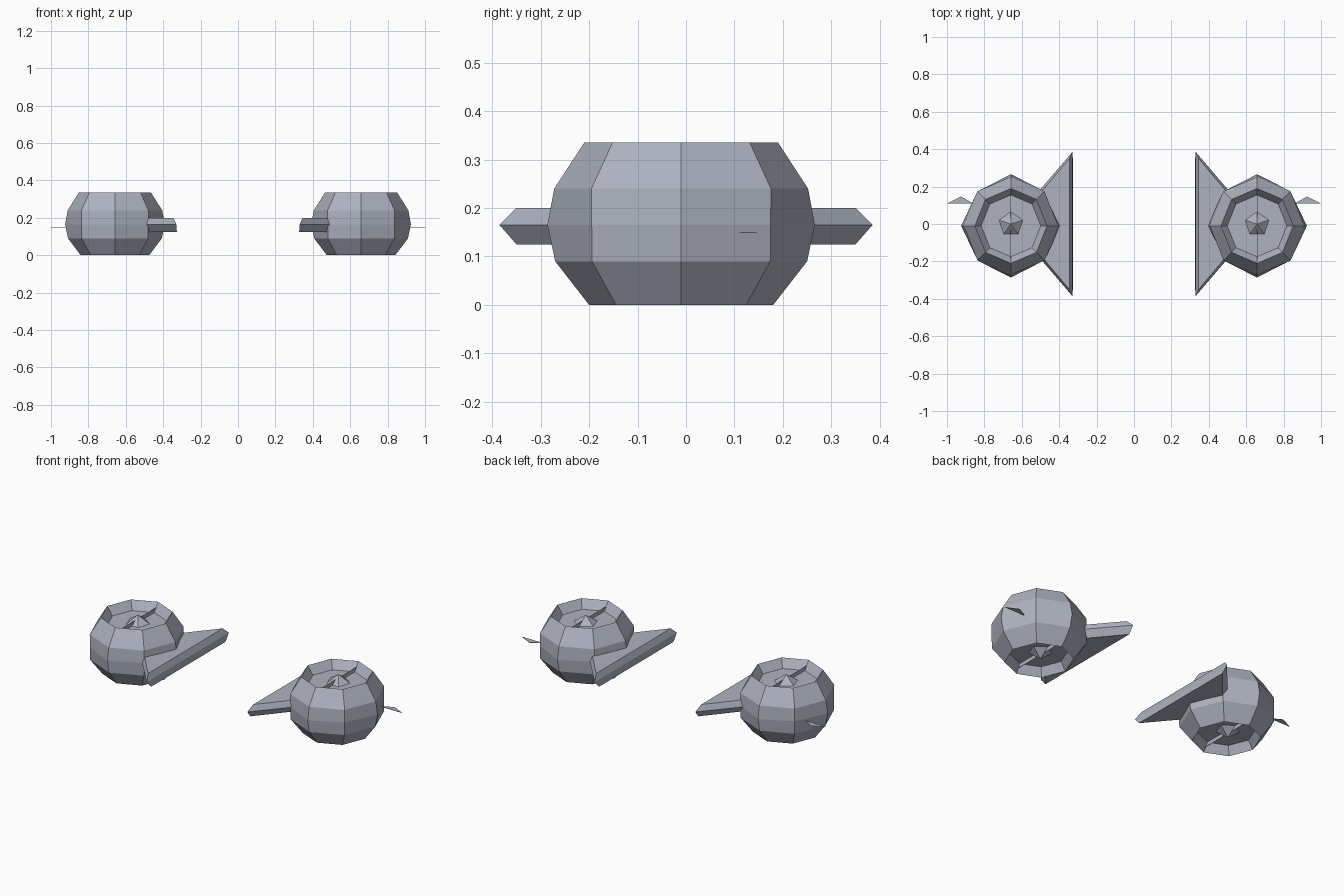
import bpy, bmesh
from math import sin, cos, pi

cube = bpy.data.objects.get("Cube")
if cube:
    bpy.data.objects.remove(cube, do_unlink=True)

grey = bpy.data.materials.new("blue_grey")
grey.use_nodes = True
color = (0.42, 0.45, 0.53, 1)
grey.diffuse_color = color
grey.node_tree.nodes["Principled BSDF"].inputs["Base Color"].default_value = color

CX, CY, MID = 0.658, -0.01, 0.165


def loft(name, rings, caps=True):
    """Skin a stack of point rings into one flat-shaded object."""
    bm = bmesh.new()
    loops = [[bm.verts.new(p) for p in ring] for ring in rings]
    for a, b in zip(loops, loops[1:]):
        for i in range(len(a)):
            j = (i + 1) % len(a)
            bm.faces.new((a[i], a[j], b[j], b[i]))
    if caps:
        bm.faces.new(loops[0])
        if len(loops) > 1:
            bm.faces.new(loops[-1])
    bmesh.ops.remove_doubles(bm, verts=bm.verts, dist=1e-5)
    bmesh.ops.recalc_face_normals(bm, faces=bm.faces)
    mesh = bpy.data.meshes.new(name)
    bm.to_mesh(mesh)
    bm.free()
    mesh.materials.append(grey)
    obj = bpy.data.objects.new(name, mesh)
    bpy.context.collection.objects.link(obj)
    return obj


def polygon(cx, cy, z, r, n, start=0.0, squash=1.0, r_odd=None):
    """Regular ring; odd corners may use another radius."""
    pts = []
    for i in range(n):
        a = start + 2 * pi * i / n
        rad = r_odd if r_odd and i % 2 else r
        pts.append((cx + rad * cos(a) * squash, cy + rad * sin(a), z))
    return pts


for side, label in ((1, "left"), (-1, "right")):
    cx = side * CX

    # Octagonal pod: floor, sloped recess, rim, bulging wall, mirrored below
    profile = [(0.165, 0.285), (0.20, 0.335), (0.262, 0.24), (0.276, MID),
               (0.26, 0.09), (0.19, 0.0), (0.16, 0.05)]
    loft(label + "_pod", [polygon(cx, CY, z, r, 8, squash=0.965,
                                  r_odd=0.261 if z == MID else None)
                          for r, z in profile])

    # Pentagonal hub points and thin ribs in both recesses
    for end, floor, tip in (("top", 0.285, 0.33), ("bottom", 0.05, 0.005)):
        loft(f"{label}_{end}_hub",
             [polygon(cx, 0, floor, 0.066, 5, pi / 2),
              polygon(cx, 0, tip, 0.0005, 5, pi / 2)])
        rib = floor + (tip - floor) * 0.5
        loft(f"{label}_{end}_rib",
             [[(cx + dx, CY - 0.165, floor), (cx + dx, CY + 0.165, floor),
               (cx + dx, CY + 0.18, rib), (cx + dx, CY - 0.18, rib)]
              for dx in (-0.001, 0.001)])

    # Triangular wing on the inner side, pointed at mid height
    layers = [(0.327, 0.35, 0.125, 0.62), (0.33, 0.385, MID, 0.66),
              (0.345, 0.35, 0.20, 0.64)]
    loft(label + "_wing", [[(side * x, -y, z), (side * x, y, z), (side * apex, 0, z)]
                           for x, y, z, apex in layers])

    # Flat spike on the outer side
    loft(label + "_spike",
         [[(side * 1.0, 0.11, z), (side * 0.925, 0.147, z), (side * 0.86, 0.11, z)]
          for z in (0.149, 0.151)])
